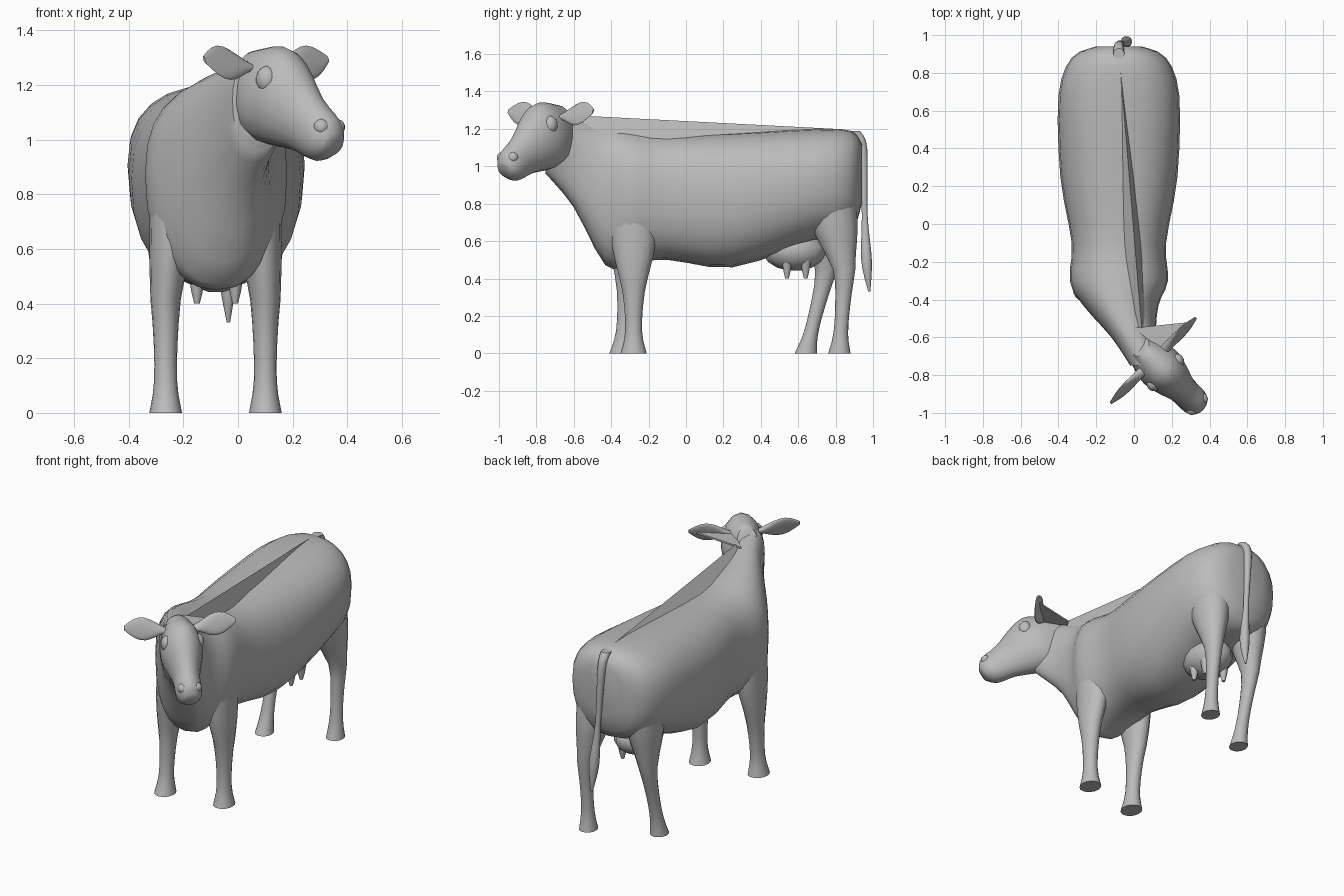
import bpy
import bmesh
from math import copysign, cos, sin, pi, radians
from mathutils import Vector

if "Cube" in bpy.data.objects:
    bpy.data.objects.remove(bpy.data.objects["Cube"])

GREY = (0.5, 0.5, 0.5, 1)
hide = bpy.data.materials.new("grey_hide")
hide.use_nodes = True
hide.diffuse_color = GREY
hide.node_tree.nodes["Principled BSDF"].inputs["Base Color"].default_value = GREY

X, Y, Z = Vector((1, 0, 0)), Vector((0, 1, 0)), Vector((0, 0, 1))
SPINE_X = -0.08


def loft(name, rings, angle=50):
    """Skin closed rings of points, cap both ends and shade smooth."""
    bm = bmesh.new()
    loops = [[bm.verts.new(point) for point in ring] for ring in rings]
    count = len(loops[0])
    for near, far in zip(loops, loops[1:]):
        for i in range(count):
            j = (i + 1) % count
            bm.faces.new((near[i], near[j], far[j], far[i]))
    bm.faces.new(loops[0])
    bm.faces.new(loops[-1])
    bmesh.ops.recalc_face_normals(bm, faces=bm.faces)
    mesh = bpy.data.meshes.new(name)
    bm.to_mesh(mesh)
    bm.free()
    mesh.materials.append(hide)
    obj = bpy.data.objects.new(name, mesh)
    bpy.context.collection.objects.link(obj)
    bpy.ops.object.select_all(action="DESELECT")
    obj.select_set(True)
    bpy.context.view_layer.objects.active = obj
    bpy.ops.object.shade_smooth_by_angle(angle=radians(angle))


def spline(keys, steps=3):
    """Fill in rows between key rows along a smooth curve."""
    padded = [keys[0], *keys, keys[-1]]
    rows = []
    for before, start, end, after in zip(padded, padded[1:], padded[2:], padded[3:]):
        for step in range(steps):
            t = step / steps
            rows.append([b + t / 2 * (c - a + t * (2 * a - 5 * b + 4 * c - d + t * (3 * (b - c) + d - a)))
                         for a, b, c, d in zip(before, start, end, after)])
    return rows + [list(keys[-1])]


def ellipse(centre, u, v, count=16, power=1):
    """Ring around a centre, spanned by two half-axis vectors; a low power fills it out."""
    ring = []
    for i in range(count):
        c, s = cos(2 * pi * i / count), sin(2 * pi * i / count)
        ring.append(centre + u * copysign(abs(c) ** power, c) + v * copysign(abs(s) ** power, s))
    return ring


def blob(name, centre, width, length, height):
    """Rounded lump built from horizontal slices."""
    angles = [pi * (i + 0.5) / 8 for i in range(8)]
    loft(name, [ellipse(centre + Z * height * cos(a), X * width * sin(a), Y * length * sin(a))
                for a in angles])


def leg(name, foot_x, hip_y, hock_y, foot_y, shape):
    """Leg bent at the hock; shape rows are height, half width, half length."""
    hock_z, hip_z = 0.43, 0.95
    rings = []
    for z, width, length in spline(shape):
        if z < hock_z:
            y = foot_y + (hock_y - foot_y) * z / hock_z
        else:
            y = hock_y + (hip_y - hock_y) * (z - hock_z) / (hip_z - hock_z)
        lean = max(0, z - hock_z) / 2
        rings.append(ellipse(Vector((foot_x + (SPINE_X - foot_x) * lean, y, z)), X * width, Y * length))
    loft(name, rings)


# Trunk and neck in one skin: y, centre x, half width, low, top
trunk = spline([
    (0.94, SPINE_X, 0.12, 0.8, 1.12), (0.88, SPINE_X, 0.25, 0.65, 1.19),
    (0.68, SPINE_X, 0.32, 0.6, 1.2), (0.25, SPINE_X, 0.31, 0.46, 1.18),
    (-0.1, SPINE_X, 0.25, 0.5, 1.17), (-0.3, SPINE_X, 0.26, 0.48, 1.2),
    (-0.43, -0.07, 0.2, 0.47, 1.23), (-0.6, 0, 0.12, 0.78, 1.27), (-0.75, 0.08, 0.1, 0.96, 1.3)])
rings = []
for y, x, width, low, top in trunk:
    middle = low + (top - low) * 0.55
    ring = ellipse(Vector((x, y, middle)), X * width, Z, 24, 0.85)
    for point in ring:
        rise = point.z - middle
        point.z = middle + rise * (top - middle if rise > 0 else middle - low)
    rings.append(ring)
loft("trunk_and_neck", rings)

# Taut ridge running from rump to neck: crest, left foot, right foot
loft("back_ridge", [
    [(-0.07, 0.8, 1.2), (-0.2, 0.8, 1.1), (-0.03, 0.8, 1.1)],
    [(0.04, -0.55, 1.27), (-0.14, -0.5, 1), (0.1, -0.55, 1.05)]], 35)

# Head, turned to its left and tilted down: distance, half height, half width
forward = (X - Y).normalized()
side = (X + Y).normalized()
up = forward * 0.54 + Z * 0.84
poll = Vector((0.06, -0.68, 1.22))
muzzle_axis = forward - Z * 0.6
head = spline([(-0.05, 0.09, 0.06), (0.05, 0.18, 0.11), (0.14, 0.175, 0.12),
               (0.27, 0.115, 0.08), (0.37, 0.09, 0.075), (0.41, 0.04, 0.045)])
loft("head", [ellipse(poll + muzzle_axis * d, side * width, up * height)
              for d, height, width in head])

# Features found on both sides of the head
for word, sign in (("left", 1), ("right", -1)):
    outward = side * sign
    blob(word + "_brow", poll + forward * 0.15 + outward * 0.085, 0.04, 0.04, 0.05)
    blob(word + "_nostril", poll + muzzle_axis * 0.36 + up * 0.05 + outward * 0.04, 0.03, 0.03, 0.03)
    # Ear: flattened leaf reaching sideways
    leaf = []
    for i in range(9):
        t = i / 8
        height = 0.012 + 0.05 * sin(pi * t ** 1.2)
        thickness = 0.025 - 0.02 * t
        centre = poll + outward * (0.08 + t * 0.24) + forward * 0.06 + Z * (0.045 + t * 0.03)
        leaf.append(ellipse(centre, Z * height - forward * height * 0.35, forward * thickness))
    loft(word + "_ear", leaf)

# Skin fold from the neck to the left ear
fold = [Vector((0, -0.55, 1.26)), Vector((0.29, -0.52, 1.29)), Vector((0.14, -0.67, 1.27))]
loft("ear_fold", [fold, [point - Z * 0.01 for point in fold]])

# Legs
front = [(0.9, 0.1, 0.13), (0.6, 0.075, 0.12), (0.33, 0.048, 0.06),
         (0.12, 0.042, 0.045), (0, 0.06, 0.07)]
hind = [(0.95, 0.13, 0.16), (0.7, 0.1, 0.13), (0.45, 0.05, 0.06),
        (0.25, 0.036, 0.04), (0.1, 0.04, 0.04), (0, 0.052, 0.06)]
leg("front_left_leg", 0.1, -0.28, -0.28, -0.28, front)
leg("front_right_leg", -0.265, -0.28, -0.3, -0.34, front)
leg("hind_left_leg", 0.1, 0.73, 0.85, 0.82, hind)
leg("hind_right_leg", -0.265, 0.74, 0.75, 0.64, hind)

# Udder and teats
blob("udder", Vector((SPINE_X, 0.58, 0.55)), 0.13, 0.17, 0.11)
for word, sign in (("left", 1), ("right", -1)):
    for end, y in (("front", 0.54), ("rear", 0.64)):
        root = Vector((SPINE_X + sign * 0.07, y, 0.5))
        loft(f"{end}_{word}_teat", [ellipse(root - Z * drop, X * radius, Y * radius, 10)
                                    for drop, radius in ((0, 0.03), (0.06, 0.02), (0.1, 0.01))])

# Tail with its brush: x, y, z, radius
tail = spline([(SPINE_X, 0.9, 1.19, 0.03), (SPINE_X, 0.945, 1.1, 0.025), (-0.06, 0.955, 0.75, 0.016),
               (-0.04, 0.965, 0.5, 0.03), (-0.035, 0.98, 0.33, 0.006)], 4)
loft("tail", [ellipse(Vector((x, y, z)), X * radius, Y * radius, 10) for x, y, z, radius in tail])
